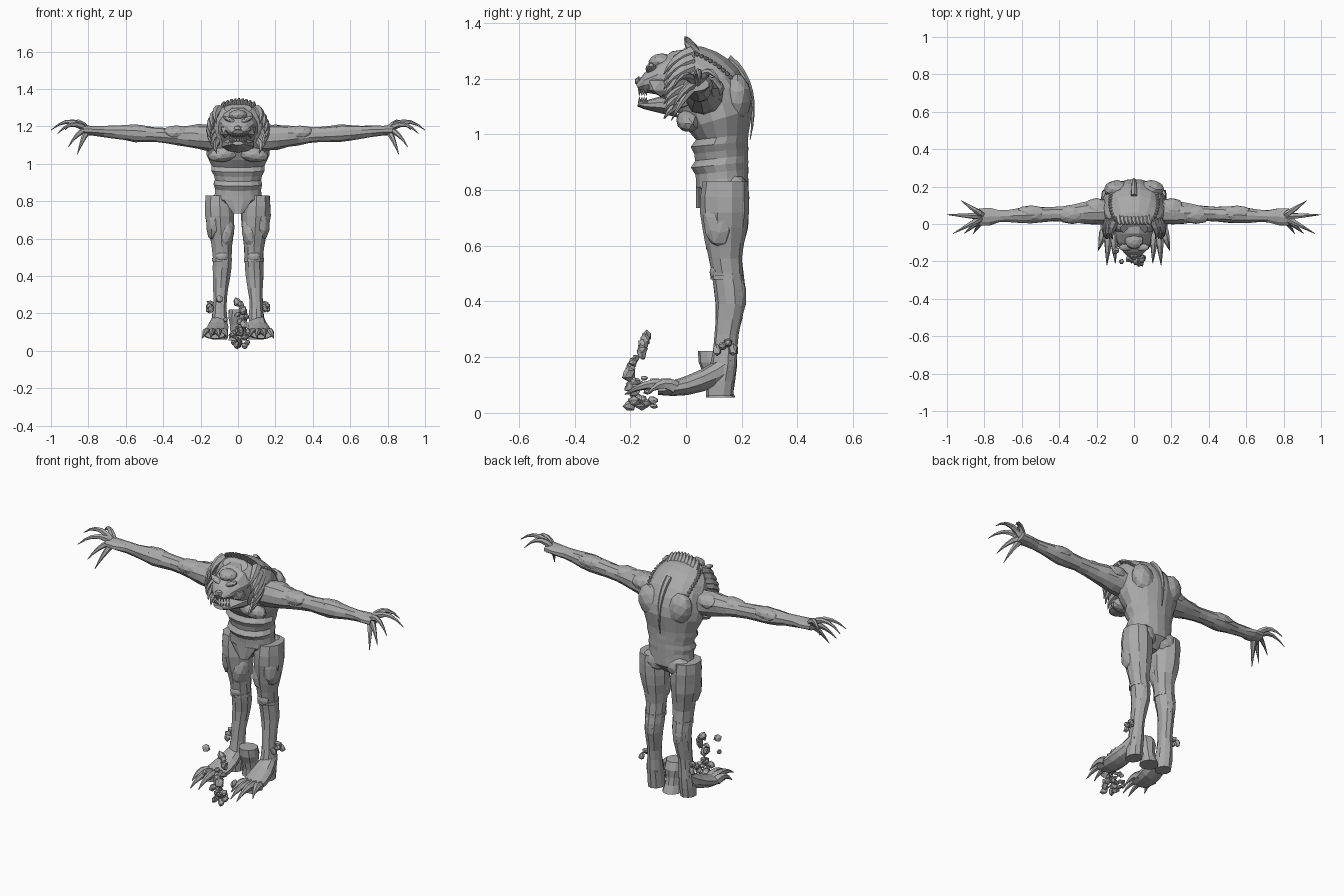
import bpy, bmesh, math, random
from math import sin, cos, pi
from mathutils import Vector, Matrix

random.seed(4)
default_cube = bpy.data.objects.get("Cube")
if default_cube:
    bpy.data.objects.remove(default_cube, do_unlink=True)

stone = bpy.data.materials.new("stone grey")
stone.use_nodes = True
stone.diffuse_color = (0.4, 0.4, 0.4, 1)
stone.node_tree.nodes["Principled BSDF"].inputs["Base Color"].default_value = stone.diffuse_color


def finish(name, bm):
    bmesh.ops.recalc_face_normals(bm, faces=bm.faces)
    mesh = bpy.data.meshes.new(name)
    bm.to_mesh(mesh)
    bm.free()
    mesh.materials.append(stone)
    bpy.context.collection.objects.link(bpy.data.objects.new(name, mesh))


def bulge(position, centre, spread):
    return math.exp(-((position - centre) / spread) ** 2)


def steps(start, end, count):
    return [start + (end - start) * i / count for i in range(count + 1)]


def ring_point(ring, angle, scale=1):
    centre, across, along = ring
    return Vector(centre) + (Vector(across) * cos(angle) + Vector(along) * sin(angle)) * scale


def loft(name, rings, sides=10, rough=0.0):
    """Skin rings, each a centre and two half axes."""
    bm = bmesh.new()
    loops = [[bm.verts.new(ring_point(ring, math.tau * (i + 0.5) / sides,
                                      1 + random.uniform(-rough, rough)))
              for i in range(sides)] for ring in rings]
    for lower, upper in zip(loops, loops[1:]):
        for i in range(sides):
            j = (i + 1) % sides
            bm.faces.new((lower[i], lower[j], upper[j], upper[i]))
    bm.faces.new(loops[0])
    bm.faces.new(loops[-1])
    finish(name, bm)


def section(front_y, front_z, back_y, back_z, width):
    """Body ring running from a front point to a back point."""
    middle = (0, (front_y + back_y) / 2, (front_z + back_z) / 2)
    return middle, (width, 0, 0), (0, (back_y - front_y) / 2, (back_z - front_z) / 2)


def claw(name, base, bend, tip, radius, sides=6, segments=5):
    """Tapering hook along a quadratic curve."""
    base, bend, tip = Vector(base), Vector(bend), Vector(tip)
    rings = []
    for t in steps(0, 1, segments):
        point = base.lerp(bend, t).lerp(bend.lerp(tip, t), t)
        heading = (bend - base).lerp(tip - bend, t).normalized()
        across = heading.orthogonal().normalized() * radius * (1 - 0.93 * t ** 1.3)
        if rings:
            # Keep neighbouring rings aligned
            previous = Vector(rings[-1][1])
            flat = previous - heading * previous.dot(heading)
            across = flat.normalized() * across.length
        rings.append((point, across, heading.cross(across)))
    loft(name, rings, sides)


def lump(name, centre, size, tilt=0, detail=2, rough=0.03):
    """Faceted rounded mass."""
    bm = bmesh.new()
    bmesh.ops.create_icosphere(bm, subdivisions=detail, radius=1)
    for vert in bm.verts:
        vert.co *= 1 + random.uniform(-rough, rough)
    bm.transform(Matrix.Translation(centre) @ Matrix.Rotation(tilt, 4, 'Y')
                 @ Matrix.Diagonal((*size, 1)))
    finish(name, bm)


# Trunk: pelvis and folded belly, then a fan of rings round the hunched back
def belly_ring(z):
    fold = 0.01 * sin(z * 90)
    front = 0.025 + 0.03 * bulge(z, 0.78, 0.05) + fold
    return section(front, z - 0.01, 0.225, z + 0.01, 0.128 + 0.02 * bulge(z, 1, 0.05) - fold / 2)


def hunch_ring(angle):
    return section(-0.065 * sin(angle * 1.3), 1.02 + 0.16 * angle,
                   0.01 + 0.23 * cos(angle), 1.09 + 0.23 * sin(angle),
                   0.17 * cos(angle * angle / 2.2))


crotch = section(0.09, 0.735, 0.17, 0.745, 0.05)
loft("trunk", [crotch] + [belly_ring(z) for z in steps(0.79, 0.99, 8)]
     + [hunch_ring(angle) for angle in steps(0, pi / 2, 7)], sides=16, rough=0.012)

# Head, open jaws and nose
loft("skull", [section(0, 1.06, 0.02, 1.31, 0.12), section(-0.06, 1.09, -0.05, 1.3, 0.1),
               section(-0.1, 1.14, -0.1, 1.26, 0.09), section(-0.15, 1.15, -0.15, 1.22, 0.06),
               section(-0.17, 1.16, -0.18, 1.18, 0.03)], sides=12, rough=0.02)
loft("lower_jaw", [section(-0.03, 1.06, -0.04, 1.15, 0.09),
                   section(-0.15, 1.09, -0.15, 1.12, 0.05),
                   section(-0.175, 1.1, -0.17, 1.12, 0.03)])
lump("nose", (0, -0.17, 1.19), (0.025, 0.015, 0.018), detail=1)
lump("brow_crest", (0, -0.085, 1.26), (0.05, 0.05, 0.03))

# Hair crest and spine
for x in steps(-0.08, 0.08, 8):
    height = 1.32 + 0.03 * cos(x * 15)
    claw("crest_lock", (x, 0.05, 1.27), (x, 0, height), (x + 0.01, -0.005, height), 0.022)
claw("spine", (0, 0.15, 1.27), (0, 0.27, 1.18), (0, 0.23, 0.98), 0.018, segments=8)

# Waist flap
loft("waist_flap", [((0, 0.055, z), (0.03 + 0.7 * (z - 0.735), 0, 0), (0, 0.02, 0))
                    for z in steps(0.735, 0.81, 3)], sides=8)


# Limb profiles as a taper with muscle bulges
def arm_ring(side, x):
    radius = 0.03 + 0.04 * bulge(x, 0.15, 0.2) + 0.015 * bulge(x, 0.55, 0.1)
    palm = 0.025 * bulge(x, 0.8, 0.05)
    return ((side * x, 0.07 - 0.04 * x, 1.13 + 0.06 * x),
            (0, radius + palm, 0), (0, 0, radius - palm / 4))


def leg_ring(side, z):
    radius = (0.035 + 0.047 * bulge(z, 0.75, 0.2) + 0.013 * bulge(z, 0.42, 0.1)
              + 0.01 * bulge(z, 0.12, 0.1))
    y = 0.14 + 0.02 * bulge(z, 0.4, 0.1) - 0.02 * bulge(z, 0.06, 0.1)
    return ((side * (0.1 - 0.015 * bulge(z, 0.5, 0.2)), y, z),
            (radius, 0, 0), (0, radius + 0.005, 0))


def foot_ring(side, t):
    return ((side * (0.1 + 0.025 * t), 0.16 - 0.26 * t, 0.085 + 0.085 * (1 - t) ** 2),
            (0.035 + 0.03 * sin(t * 2.4), 0, 0), (0, 0, 0.055 - 0.035 * t))


# Each entry: angle of spread, reach, drop of the tip
FINGERS = ((0.6, 0.15, 0), (0.05, 0.2, 0), (-0.5, 0.19, 0.02), (-0.7, 0.14, 0.09), (-1, 0.11, 0.13))
TOE_REACH = (0.1, 0.18, 0.17, 0.1)

for side, label in ((1, "left_"), (-1, "right_")):
    # Face
    lump(label + "brow", (side * 0.045, -0.125, 1.235), (0.04, 0.02, 0.013), tilt=-side * 0.45)
    lump(label + "eye", (side * 0.04, -0.135, 1.21), (0.013, 0.01, 0.008), detail=1)
    lump(label + "cheek", (side * 0.07, -0.09, 1.175), (0.027, 0.05, 0.04), detail=1)
    for i in range(4):
        x, y = side * (0.008 + i * 0.012), -0.166 + i * 0.008
        for name, gum, length in (("upper_tooth", 1.162, -0.025), ("lower_tooth", 1.113, 0.022)):
            claw(label + name, (x, y, gum), (x, y - 0.003, gum + length / 2),
                 (x, y, gum + length), 0.006, sides=4, segments=2)

    # Mane framing the face, and stitches down the back
    for t in steps(0.1, 0.9, 6):
        x, z = side * (0.1 + 0.045 * sin(t * pi)), 1.28 - 0.2 * t
        claw(label + "mane_lock", (x * 0.9, 0.02, z + 0.03), (x * 1.2, -0.05, z + 0.01),
             (x, -0.08, z - 0.045), 0.027, segments=4)
    for angle in steps(0.1, 1.35, 15):
        around = 1 - 0.4 * angle
        spot = ring_point(hunch_ring(angle), around if side > 0 else pi - around)
        lump(label + "stitch", spot, (0.012, 0.009, 0.009), detail=1)

    # Arm and hand
    loft(label + "arm", [arm_ring(side, x) for x in steps(0.1, 0.83, 13)], rough=0.06)
    for spread, reach, drop in FINGERS:
        def along(share, z):
            return (side * (0.8 + reach * share * cos(spread)),
                    0.04 + reach * share * sin(spread), z)
        claw(label + "finger", along(0.05, 1.18), along(0.5, 1.27 - drop),
             along(1, 1.18 - drop), 0.02)

    # Leg and foot
    loft(label + "leg", [leg_ring(side, z) for z in steps(0.06, 0.83, 14)], rough=0.05)
    loft(label + "foot", [foot_ring(side, t) for t in steps(0, 1, 5)], rough=0.04)
    for i, reach in enumerate(TOE_REACH):
        root, end = side * (0.16 - 0.025 * i), side * (0.19 - 0.045 * i)
        claw(label + "toe", (root, -0.04, 0.09), ((root + end) / 2, -0.04 - reach / 2, 0.125),
             (end, -0.04 - reach, 0.066), 0.027)

    # Muscle masses
    for name, x, y, z, size, tilt in (
            ("chest", 0.08, 0.01, 1.05, (0.085, 0.045, 0.04), 0.15),
            ("shoulder_blade", 0.09, 0.185, 1.13, (0.07, 0.05, 0.09), 0.3),
            ("buttock", 0.07, 0.175, 0.8, (0.07, 0.05, 0.06), 0),
            ("shoulder", 0.2, 0.075, 1.165, (0.075, 0.065, 0.045), 0),
            ("upper_arm", 0.33, 0.05, 1.165, (0.085, 0.05, 0.04), 0),
            ("lower_arm", 0.55, 0.055, 1.175, (0.09, 0.045, 0.035), 0),
            ("outer_thigh", 0.125, 0.12, 0.7, (0.045, 0.06, 0.11), -0.1),
            ("inner_thigh", 0.065, 0.115, 0.63, (0.045, 0.05, 0.09), -0.15),
            ("calf", 0.09, 0.175, 0.42, (0.04, 0.04, 0.085), 0),
            ("knee", 0.085, 0.105, 0.505, (0.035, 0.02, 0.03), 0)):
        lump(label + name + "_muscle", (side * x, y, z), size, tilt=side * tilt)

    # Knee band and ankle cuff chips
    loft(label + "knee_band", [((side * 0.085, 0.148, z), (0.056, 0, 0), (0, 0.06, 0))
                               for z in steps(0.478, 0.495, 1)])
    for i in range(4):
        lump(label + "cuff_chip", (side * (0.145 + 0.012 * (i % 2)), 0.11 + 0.02 * i,
                                   0.225 + 0.014 * (i % 3)),
             (0.016, 0.016, 0.022), tilt=i, detail=1, rough=0.2)

# Broken stump between the feet, waisted and leaning forward
loft("stump", [((0, 0.125 - 0.2 * (z - 0.05), z), (radius, 0, 0), (0, radius, 0))
               for z, radius in zip(steps(0.055, 0.222, 4), (0.052, 0.042, 0.044, 0.055, 0.05))],
     rough=0.04)

# Rubble heap in front and shards rising from it
for i in range(24):
    size = random.uniform(0.012, 0.022)
    spot = (random.uniform(-0.055, 0.055), random.uniform(-0.215, -0.11), random.uniform(0.024, 0.13))
    lump("rubble", spot, (size, size * 1.2, size * 0.8), tilt=i, detail=1, rough=0.25)
for t in steps(0, 1, 10):
    size = random.uniform(0.014, 0.024)
    spot = (random.uniform(-0.08, 0.06) - 0.05 * t,
            -0.205 + 0.075 * t + random.uniform(-0.012, 0.012), 0.14 + 0.135 * t)
    lump("shard", spot, (size, size, size * 1.1), tilt=t * 3, detail=1, rough=0.25)
